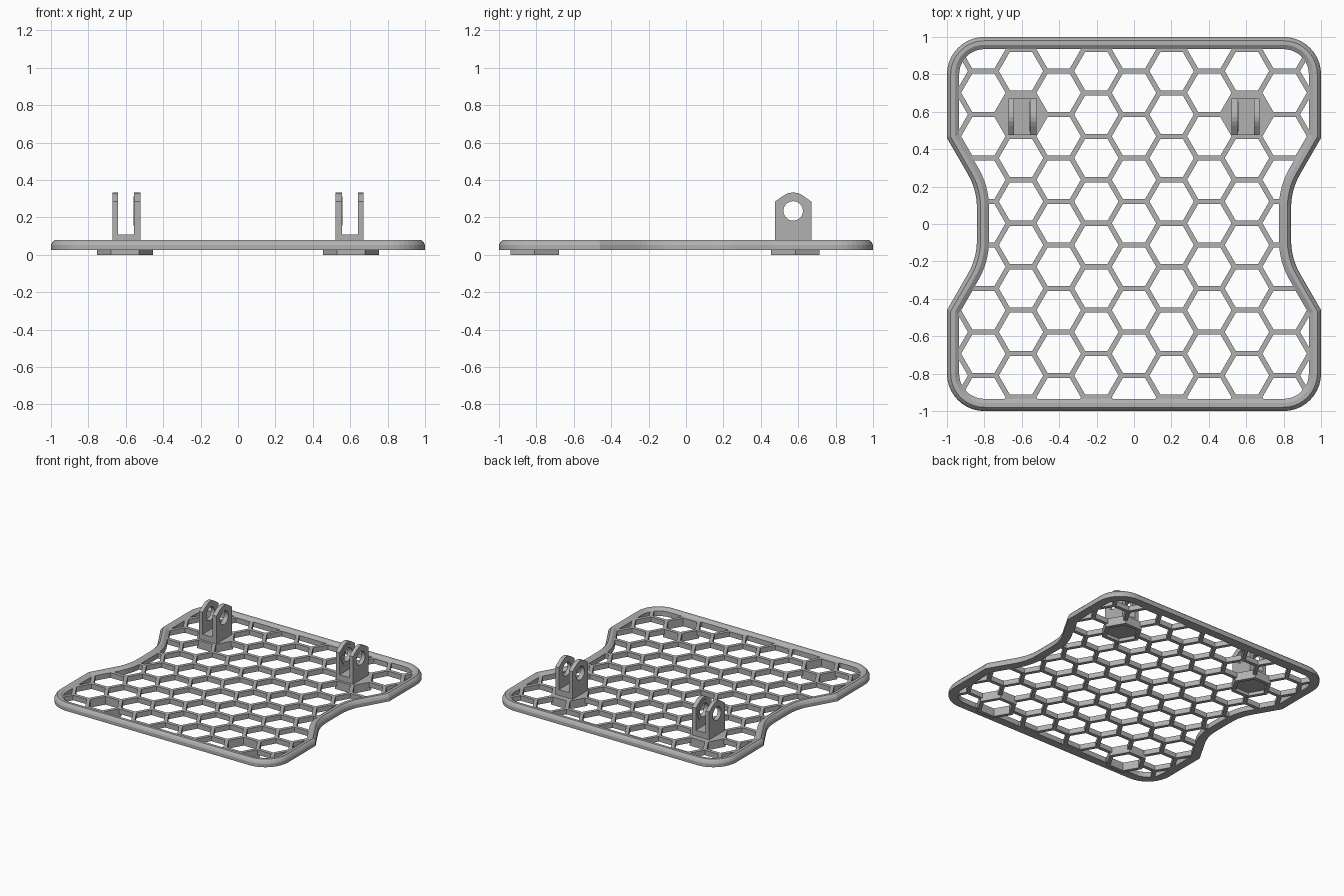
import bpy, bmesh, math
from mathutils import Vector

if "Cube" in bpy.data.objects:
    bpy.data.objects.remove(bpy.data.objects["Cube"], do_unlink=True)

GREY = (0.44, 0.44, 0.44, 1)
mat = bpy.data.materials.new("mid grey")
mat.use_nodes = True
mat.diffuse_color = GREY
mat.node_tree.nodes["Principled BSDF"].inputs["Base Color"].default_value = GREY

PITCH = 0.2325              # flat to flat spacing of the cells
COLUMN = PITCH * math.sqrt(3) / 2
WALL = 0.027
HOLE_R = (PITCH - WALL) / math.sqrt(3)
PAD_R = (PITCH + WALL) / math.sqrt(3)
BOTTOM, TOP = 0.025, 0.065


def finish(name, bm):
    bmesh.ops.recalc_face_normals(bm, faces=bm.faces)
    mesh = bpy.data.meshes.new(name)
    bm.to_mesh(mesh)
    bm.free()
    mesh.materials.append(mat)
    ob = bpy.data.objects.new(name, mesh)
    bpy.context.scene.collection.objects.link(ob)
    return ob


def prism(bm, lower, upper):
    a = [bm.verts.new(p) for p in lower]
    b = [bm.verts.new(p) for p in upper]
    bm.faces.new(a)
    bm.faces.new(b)
    for i in range(len(a)):
        j = (i + 1) % len(a)
        bm.faces.new((a[i], a[j], b[j], b[i]))


def flat_prism(bm, pts, z0, z1):
    prism(bm, [(x, y, z0) for x, y in pts], [(x, y, z1) for x, y in pts])


def ring(name, loops):
    """Closed tube through a cycle of (points, height) loops."""
    bm = bmesh.new()
    rows = [[bm.verts.new((x, y, z)) for x, y in pts] for pts, z in loops]
    for k, a in enumerate(rows):
        b = rows[(k + 1) % len(rows)]
        for i in range(len(a)):
            j = (i + 1) % len(a)
            bm.faces.new((a[i], a[j], b[j], b[i]))
    return finish(name, bm)


def polygon(cx, cy, r, n=6):
    return [(cx + r * math.cos(math.tau * i / n), cy + r * math.sin(math.tau * i / n))
            for i in range(n)]


def cut(ob, cutter):
    cutter.hide_render = True
    mod = ob.modifiers.new("holes", "BOOLEAN")
    mod.operation = "DIFFERENCE"
    mod.solver = "EXACT"
    mod.object = cutter
    bpy.context.view_layer.update()
    dg = bpy.context.evaluated_depsgraph_get()
    mesh = bpy.data.meshes.new_from_object(ob.evaluated_get(dg))
    ob.modifiers.clear()
    ob.data = mesh
    bpy.data.objects.remove(cutter, do_unlink=True)


def arc(cx, cy, r, a0, a1, n):
    return [(cx + r * math.cos(math.radians(a0 + (a1 - a0) * i / n)),
             cy + r * math.sin(math.radians(a0 + (a1 - a0) * i / n))) for i in range(n + 1)]


def outline():
    """Counter-clockwise waisted outline with rounded corners."""
    waist, r, rc = 0.84, 0.35, 0.2
    meet = 0.46 - (1 - waist) * math.tan(math.radians(60))
    cy = meet - r * math.tan(math.radians(15))
    upper = arc(waist + r, cy, r, 180, 150, 6) + [(1, 0.46)]
    upper += arc(1 - rc, 1 - rc, rc, 0, 90, 10)
    left = [(-x, y) for x, y in reversed(upper)]
    return upper + left + [(-x, -y) for x, y in upper + left]


def inset(pts, d):
    out = []
    for i, p in enumerate(pts):
        p = Vector(p)
        a = (p - Vector(pts[i - 1])).normalized()
        b = (Vector(pts[(i + 1) % len(pts)]) - p).normalized()
        na, nb = Vector((-a.y, a.x)), Vector((-b.y, b.x))
        out.append(tuple(p + (na + nb) * d / (1 + na.dot(nb))))
    return out


# Raised rim with bevelled edges
edge = outline()
profile = [(0, BOTTOM), (0, 0.052), (0.007, 0.066), (0.02, 0.08),
           (0.042, 0.08), (0.065, TOP), (0.065, BOTTOM)]
ring("rim", [(inset(edge, d), z) for d, z in profile])

# Honeycomb panel, its edge buried in the rim
bm = bmesh.new()
flat_prism(bm, inset(edge, 0.05), BOTTOM + 0.0005, TOP)
panel = finish("honeycomb_panel", bm)
bm = bmesh.new()
for c in range(-5, 6):
    for k in range(-5, 6):
        y = (k + 0.5 * (c % 2)) * PITCH + 0.004
        if abs(c) == 3 and abs(y - 0.585) < 0.05:
            continue        # cells under the brackets stay filled
        flat_prism(bm, polygon(c * COLUMN, y, HOLE_R), -0.1, 0.2)
cut(panel, finish("cell_cutter", bm))

# Hexagonal feet below four cells
for side, sx in (("left", 1), ("right", -1)):
    for place, row in (("back", 2.5), ("front", -3.5)):
        cx, cy = sx * 3 * COLUMN, row * PITCH + 0.004
        outer, inner = polygon(cx, cy, PAD_R), polygon(cx, cy, HOLE_R)
        ring(f"{place}_{side}_foot", [(outer, 0), (outer, 0.03), (inner, 0.03), (inner, 0)])

# Clevis brackets, mirrored about the middle
MID_Y, HOLE_Z = 0.573, 0.235
half = [(0.0975, 0.05), (0.0975, 0.285), (0.05, 0.318), (0.026, 0.33)]
cheek = half + [(0, 0.334)] + [(-y, z) for y, z in reversed(half)]


def side_prism(bm, pts, x0, x1):
    prism(bm, [(x0, MID_Y + y, z) for y, z in pts], [(x1, MID_Y + y, z) for y, z in pts])


for side, sx in (("left", 1), ("right", -1)):
    bm = bmesh.new()
    block = [(-0.0975, 0.05), (0.0975, 0.05), (0.0975, 0.11), (-0.0975, 0.11)]
    side_prism(bm, block, sx * 0.53, sx * 0.66)
    finish(f"{side}_bracket_base", bm)
    for part, pts, x0, x1 in (("inner_cheek", cheek, 0.522, 0.555),
                              ("outer_cheek", cheek, 0.642, 0.672),
                              ("washer_face", polygon(0, HOLE_Z, 0.078, 32), 0.55, 0.559)):
        bm = bmesh.new()
        side_prism(bm, pts, sx * x0, sx * x1)
        ob = finish(f"{side}_{part}", bm)
        bm = bmesh.new()
        side_prism(bm, polygon(0, HOLE_Z, 0.052, 32), sx * 0.4, sx * 0.8)
        cut(ob, finish("pin_cutter", bm))
